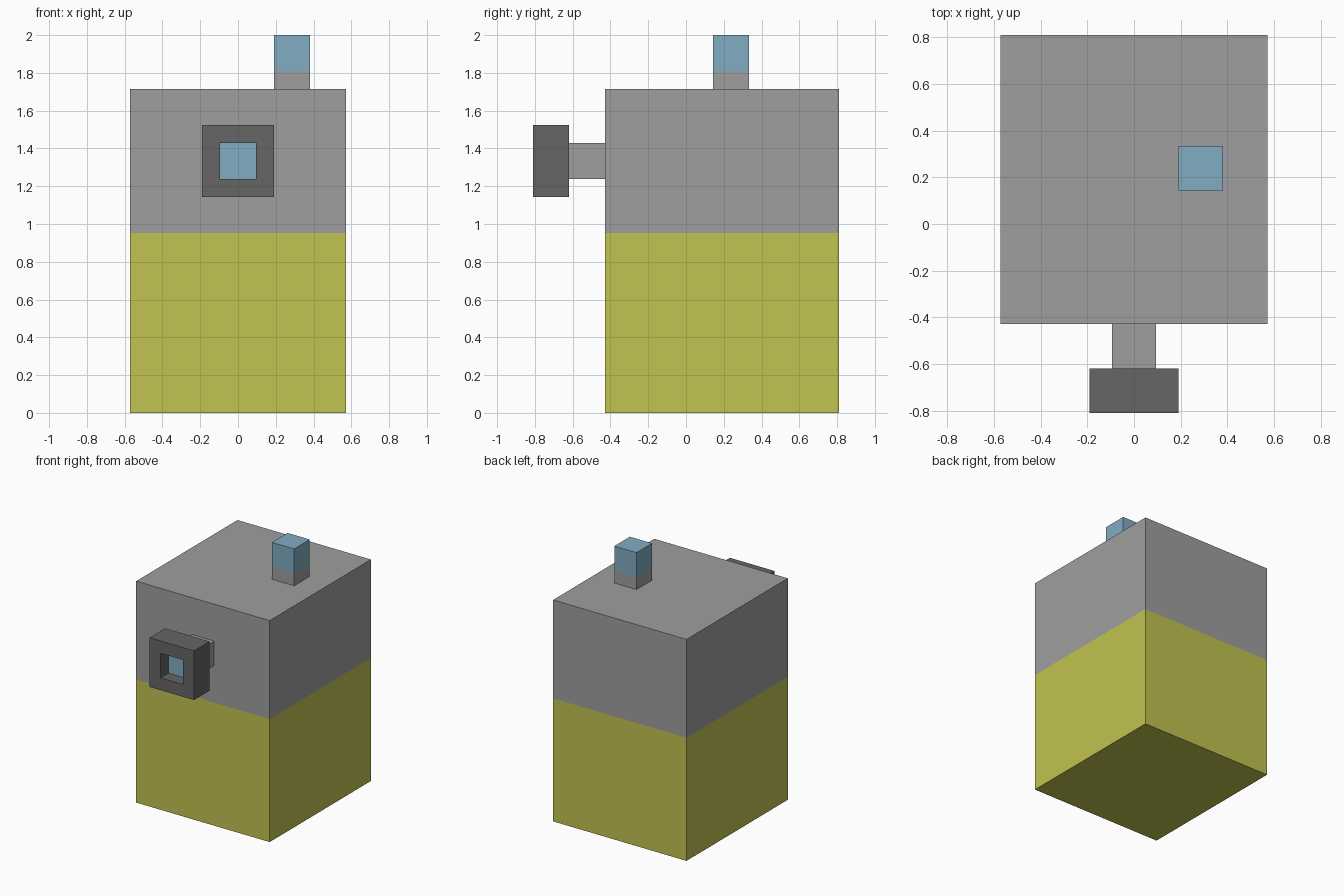
import bpy
import bmesh
from mathutils import Vector, Matrix

if "Cube" in bpy.data.objects:
    bpy.data.objects.remove(bpy.data.objects["Cube"], do_unlink=True)

U = 2 / 21  # module: every part is a whole or half number of these


def srgb(r, g, b):
    def lin(v):
        v /= 255
        return v / 12.92 if v <= 0.04045 else ((v + 0.055) / 1.055) ** 2.4
    return (lin(r), lin(g), lin(b), 1.0)


def material(name, colour):
    mat = bpy.data.materials.new(name)
    mat.use_nodes = True
    mat.diffuse_color = colour
    bsdf = next(n for n in mat.node_tree.nodes if n.type == 'BSDF_PRINCIPLED')
    bsdf.inputs["Base Color"].default_value = colour
    return mat


grey = material("light grey", srgb(159, 159, 159))
dark = material("dark grey", srgb(102, 102, 102))
yellow = material("yellow", srgb(194, 194, 81))
blue = material("glass blue", srgb(129, 172, 194))


def box(lo, hi):
    """Box between two corners given in modules."""
    lo, hi = Vector(lo) * U, Vector(hi) * U
    bm = bmesh.new()
    bmesh.ops.create_cube(bm, size=1, matrix=Matrix.Translation((lo + hi) / 2)
                          @ Matrix.Diagonal((*(hi - lo), 1)))
    return bm


def finish(bm, name, mats):
    mesh = bpy.data.meshes.new(name)
    bm.normal_update()
    bm.to_mesh(mesh)
    bm.free()
    for m in mats:
        mesh.materials.append(m)
    obj = bpy.data.objects.new(name, mesh)
    bpy.context.collection.objects.link(obj)
    return obj


def two_tone_box(name, lo, hi, split, lower, upper):
    """Box cut at a height, with one colour below and another above."""
    bm = box(lo, hi)
    bmesh.ops.bisect_plane(bm, geom=bm.verts[:] + bm.edges[:] + bm.faces[:],
                           plane_co=(0, 0, split * U), plane_no=(0, 0, 1))
    for f in bm.faces:
        f.material_index = int(f.calc_center_median().z > split * U)
    return finish(bm, name, [lower, upper])


# Main body and the small post on its top
two_tone_box("body", (-6, -4.5, 0), (6, 8.5, 18), 10, yellow, grey)
two_tone_box("top_post", (2, 1.5, 18), (4, 3.5, 21), 19, grey, blue)

# Arm joining the body to the front frame
finish(box((-1, -6.5, 13), (1, -4.5, 15)), "front_arm", [grey])

# Square front frame with a recessed blue pane
bm = box((-2, -8.5, 12), (2, -6.5, 16))
bm.normal_update()
front = min(bm.faces, key=lambda f: f.calc_center_median().y)
bmesh.ops.inset_region(bm, faces=[front], thickness=U, use_even_offset=True)
pane = bmesh.ops.extrude_discrete_faces(bm, faces=[front])["faces"][0]
bmesh.ops.translate(bm, verts=pane.verts[:], vec=(0, U, 0))
pane.material_index = 1
finish(bm, "front_frame", [dark, blue])
